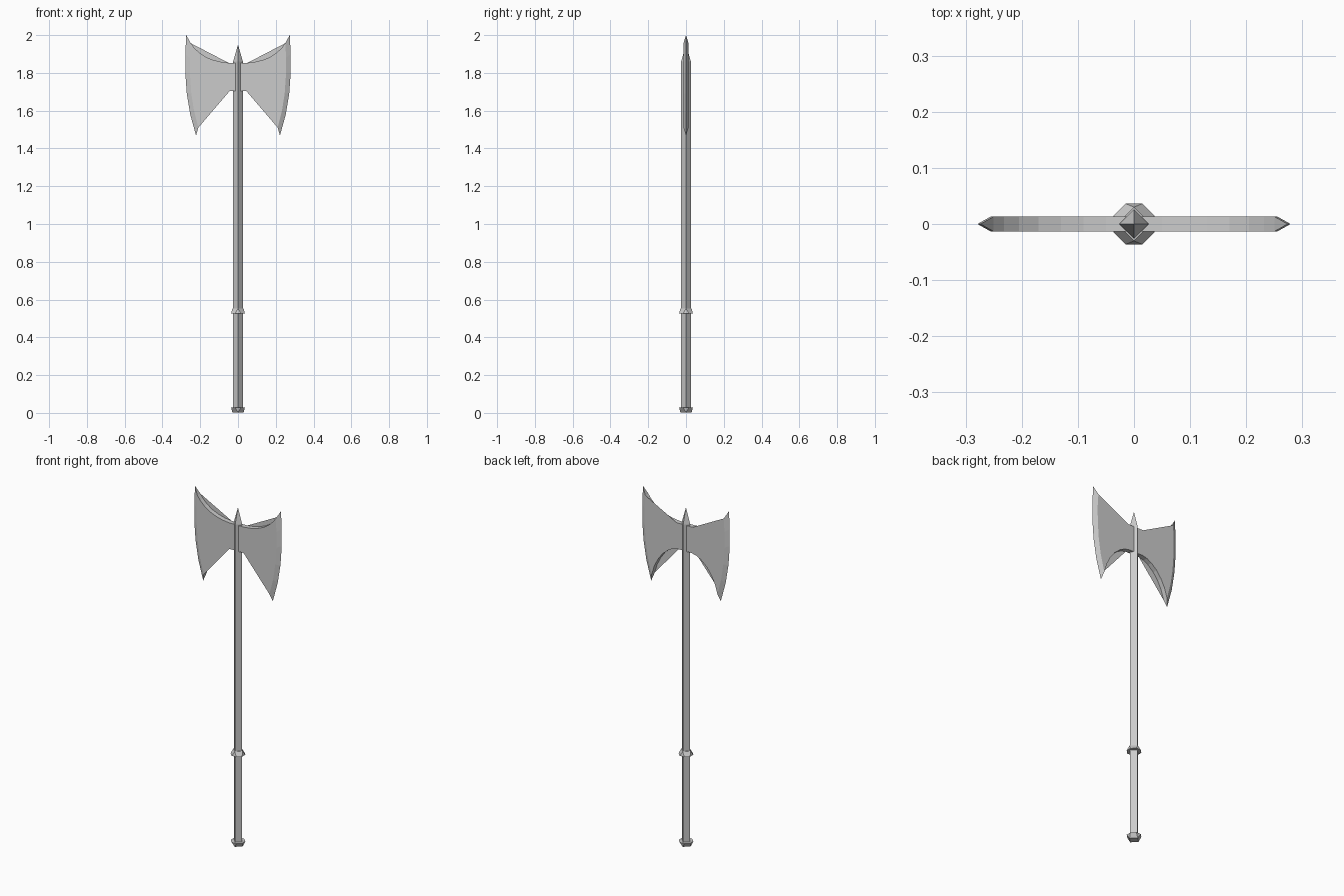
import bpy, bmesh, math

if "Cube" in bpy.data.objects:
    bpy.data.objects.remove(bpy.data.objects["Cube"])


def make_object(name, bm):
    bmesh.ops.remove_doubles(bm, verts=bm.verts, dist=1e-5)
    bmesh.ops.recalc_face_normals(bm, faces=bm.faces)
    me = bpy.data.meshes.new(name)
    bm.to_mesh(me)
    bm.free()
    ob = bpy.data.objects.new(name, me)
    bpy.context.collection.objects.link(ob)
    return ob


def ring(bm, n, r, z, turn=0.0):
    return [bm.verts.new((r * math.cos(turn + i * math.tau / n),
                          r * math.sin(turn + i * math.tau / n), z)) for i in range(n)]


# Four-sided shaft, set corner forward, ending in a spike
bm = bmesh.new()
R = 0.026
low, high = ring(bm, 4, R, 0.02), ring(bm, 4, R, 1.86)
tip = bm.verts.new((0, 0, 1.95))
bm.faces.new(low)
for i in range(4):
    j = (i + 1) % 4
    bm.faces.new((low[i], low[j], high[j], high[i]))
    bm.faces.new((high[i], high[j], tip))
make_object("shaft_with_spike", bm)


# Collar and pommel: an octagon tapering to a diamond
def knob(name, z_wide, z_narrow):
    bm = bmesh.new()
    wide = ring(bm, 8, 0.0395, z_wide, math.pi / 8)
    narrow = ring(bm, 4, 0.030, z_narrow)
    bm.faces.new(wide)
    bm.faces.new(narrow)
    for i in range(4):
        a, b, c = wide[2 * i - 1], wide[2 * i], wide[2 * i + 1]
        bm.faces.new((a, b, narrow[i]))
        bm.faces.new((b, c, narrow[(i + 1) % 4], narrow[i]))
    make_object(name, bm)


knob("grip_collar", 0.527, 0.552)
knob("pommel", 0.028, 0.003)

# Blade outline (x, z): concave top and bottom, bevelled convex cutting edge
T = 0.0135
TOP = [(0.0, 1.853), (0.05, 1.853), (0.09, 1.858), (0.13, 1.868),
       (0.17, 1.884), (0.205, 1.907), (0.232, 1.933), (0.25, 1.957)]
INNER = [(0.25, 1.957), (0.255, 1.88), (0.254, 1.79), (0.247, 1.69), (0.233, 1.60), (0.21, 1.51)]
EDGE = [(0.274, 2.0), (0.279, 1.90), (0.279, 1.80), (0.271, 1.69), (0.253, 1.58), (0.222, 1.468)]
BOTTOM = [(0.21, 1.51), (0.193, 1.565), (0.17, 1.61), (0.14, 1.65),
          (0.105, 1.68), (0.075, 1.696), (0.045, 1.703), (0.0, 1.703)]


def blade(name, side):
    bm = bmesh.new()

    def face(points):
        bm.faces.new([bm.verts.new((side * x, y, z)) for x, y, z in points])

    def at(points, y):
        return [(x, y, z) for x, z in points]

    # front cheek is curved above and straight below, back cheek the reverse
    face(at(TOP + INNER[1:] + [BOTTOM[-2], BOTTOM[-1]], -T))
    face(at(TOP[:2] + INNER + BOTTOM[1:], T))
    # rims joining the cheeks
    for line in (TOP, BOTTOM):
        for p, q in zip(line, line[1:]):
            face(at((p, q), -T) + at((q, p), T))
    # sharpened edge and its end points
    for y in (-T, T):
        for i in range(len(EDGE) - 1):
            face(at((INNER[i], INNER[i + 1]), y) + at((EDGE[i + 1], EDGE[i]), 0))
    for k in (0, -1):
        face(at([INNER[k]], -T) + at([INNER[k]], T) + at([EDGE[k]], 0))
    make_object(name, bm)


for name, side in (("blade_left", -1), ("blade_right", 1)):
    blade(name, side)
